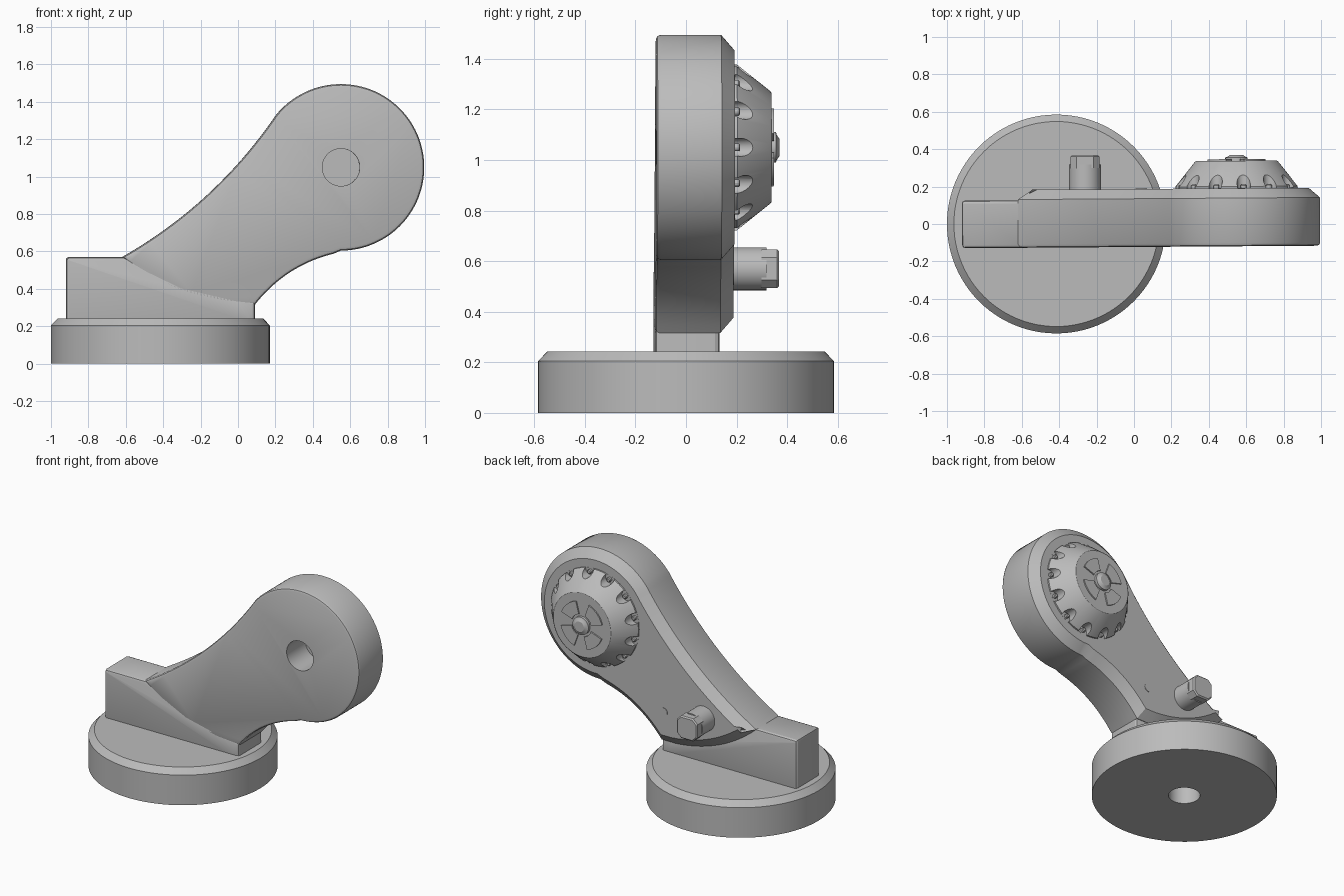
import bpy, bmesh
from math import sin, cos, pi, radians, hypot
from mathutils import Matrix, Vector

cube = bpy.data.objects.get("Cube")
if cube:
    bpy.data.objects.remove(cube)

grey = bpy.data.materials.new("plain grey")
grey.use_nodes = True
grey.diffuse_color = (0.5, 0.5, 0.5, 1)
grey.node_tree.nodes["Principled BSDF"].inputs["Base Color"].default_value = (0.5, 0.5, 0.5, 1)

TILT = Matrix.Rotation(radians(0.4), 4, 'Z')   # arm sits very slightly turned on its base
HEAD = (0.55, 1.05)
parts = []


def loft(name, rings, tilt=True):
    """Skin a stack of equal-length point rings and cap both ends."""
    bm = bmesh.new()
    rows = [[bm.verts.new(p) for p in ring] for ring in rings]
    n = len(rows[0])
    for a, b in zip(rows, rows[1:]):
        for i in range(n):
            j = (i + 1) % n
            bm.faces.new((a[i], a[j], b[j], b[i]))
    bm.faces.new(rows[0])
    bm.faces.new(rows[-1])
    bmesh.ops.recalc_face_normals(bm, faces=bm.faces)
    if tilt:
        bm.transform(TILT)
    mesh = bpy.data.meshes.new(name)
    bm.to_mesh(mesh)
    bm.free()
    mesh.materials.append(grey)
    ob = bpy.data.objects.new(name, mesh)
    bpy.context.collection.objects.link(ob)
    parts.append(ob)
    return ob


def lathe_y(name, x, z, profile, n=64):
    """Turned part along y from (y, radius) pairs."""
    return loft(name, [[(x + r * cos(2 * pi * i / n), y, z + r * sin(2 * pi * i / n))
                        for i in range(n)] for y, r in profile])


def lathe_z(name, x, y, profile, n=96):
    """Turned part along z from (z, radius) pairs."""
    return loft(name, [[(x + r * cos(2 * pi * i / n), y + r * sin(2 * pi * i / n), z)
                        for i in range(n)] for z, r in profile], tilt=False)


def bow(a, b, sag, n=14):
    """Shallow curve from a to b, bulging left of travel by sag; end point left out."""
    a, b = Vector(a), Vector(b)
    side = Vector((a.y - b.y, b.x - a.x)).normalized()
    return [tuple(a.lerp(b, i / n) + side * sag * 4 * (i / n) * (1 - i / n)) for i in range(n)]


def inset(points, d):
    """Mitred inward offset of a counter-clockwise outline."""
    out = []
    for i, p in enumerate(points):
        p, a, b = Vector(p), Vector(points[i - 1]), Vector(points[(i + 1) % len(points)])
        u, v = (p - a).normalized(), (b - p).normalized()
        m = Vector((-u.y - v.y, u.x + v.x)).normalized()
        out.append(p + m * d / max(0.3, m.dot(Vector((-u.y, u.x)))))
    return out


def slab(name, outline, layers):
    """Plate in the xz plane from (y, inset) layers."""
    return loft(name, [[(p[0], y, p[1]) for p in inset(outline, d)] for y, d in layers])


def cut(target, cutters):
    """Subtract cutters and keep the plain result."""
    for c in cutters:
        mod = target.modifiers.new("cut", 'BOOLEAN')
        mod.operation = 'DIFFERENCE'
        mod.solver = 'EXACT'
        mod.object = c
    dg = bpy.context.evaluated_depsgraph_get()
    mesh = bpy.data.meshes.new_from_object(target.evaluated_get(dg))
    target.modifiers.clear()
    target.data = mesh
    for c in cutters:
        parts.remove(c)
        bpy.data.objects.remove(c)


# Round base with a chamfered top and a blind hole underneath
lathe_z("base", -0.415, 0, [(0.2, 0.1), (0, 0.1), (0, 0.585), (0.205, 0.585), (0.243, 0.548)])

# Foot block joining base and arm
rounded = [(-0.123, 0.018), (-0.118, 0.006), (-0.105, 0)]
foot = [(-0.92, 0.2), (0.09, 0.2), (0.09, 0.33), (0, 0.35), (-0.3, 0.42), (-0.61, 0.57),
        (-0.905, 0.57), (-0.916, 0.566), (-0.92, 0.555)]
slab("foot_block", foot, rounded + [(0.115, 0), (0.127, 0.006), (0.131, 0.015)])

# Arm: round head, hollow upper edge, curved lower edge, chamfered back
head_arc = [(HEAD[0] + 0.445 * cos(radians(a)), HEAD[1] + 0.445 * sin(radians(a)))
            for a in range(-90, 144, 3)]
arm_outline = (bow((-0.62, 0.57), (-0.02, 0.316), -0.055)
               + [(-0.02, 0.316)]
               + bow((0.09, 0.316), (0.55, 0.597), 0.05)
               + head_arc
               + bow((0.19, 1.31), (-0.62, 0.57), 0.062, 20))
arm = slab("arm", arm_outline, rounded + [(0.135, 0), (0.187, 0.06)])
cut(arm, [lathe_y("front_hole", *HEAD, [(-0.3, 0.1), (0.08, 0.1)])])

# Dial with scalloped rim
dial = lathe_y("dial", *HEAD, [(0.17, 0.328), (0.197, 0.328), (0.33, 0.222), (0.334, 0.216)], 96)
COUNT = 13
spots = [(2 * pi * i / COUNT) for i in range(COUNT)]
notches = [lathe_y("notch", HEAD[0] + 0.315 * cos(a), HEAD[1] + 0.315 * sin(a),
                   [(0.188, 0.036), (0.4, 0.036)], 20) for a in spots]
cut(dial, notches)
for a in spots:
    lathe_y("rim_pin", HEAD[0] + 0.305 * cos(a), HEAD[1] + 0.305 * sin(a),
            [(0.18, 0.015), (0.203, 0.015), (0.208, 0.01)], 12)

# Raised sectors and centre button on the dial
for k in range(4):
    angles = [radians(k * 90 + 20 + 5 * i) for i in range(12)]
    ring = [(0.16, a) for a in angles] + [(0.075, a) for a in reversed(angles)]
    sector = [(HEAD[0] + r * cos(a), HEAD[1] + r * sin(a)) for r, a in ring]
    slab("dial_sector", sector, [(0.33, 0), (0.343, 0)])
lathe_y("dial_button", *HEAD, [(0.33, 0.06), (0.352, 0.06), (0.355, 0.05), (0.365, 0.035)], 40)

# Locking stud: round shank with a squared end
STUD = (-0.26, 0.57)
lathe_y("stud_shank", *STUD, [(0.17, 0.085), (0.32, 0.085)], 40)
h, c = 0.077, 0.045
square = [(h, -c), (h, c), (c, h), (-c, h), (-h, c), (-h, -c), (-c, -h), (c, -h)]
slab("stud_end", [(STUD[0] + x, STUD[1] + z) for x, z in square],
     [(0.3, 0), (0.362, 0), (0.37, 0.008)])

# Small plug on the back of the arm
lathe_y("arm_plug", 0.04, 0.535, [(0.18, 0.03), (0.19, 0.03)], 32)

# Smooth curved faces, keep edges crisp
bpy.ops.object.select_all(action='DESELECT')
for ob in parts:
    ob.select_set(True)
bpy.context.view_layer.objects.active = parts[0]
bpy.ops.object.shade_smooth_by_angle(angle=radians(25))
